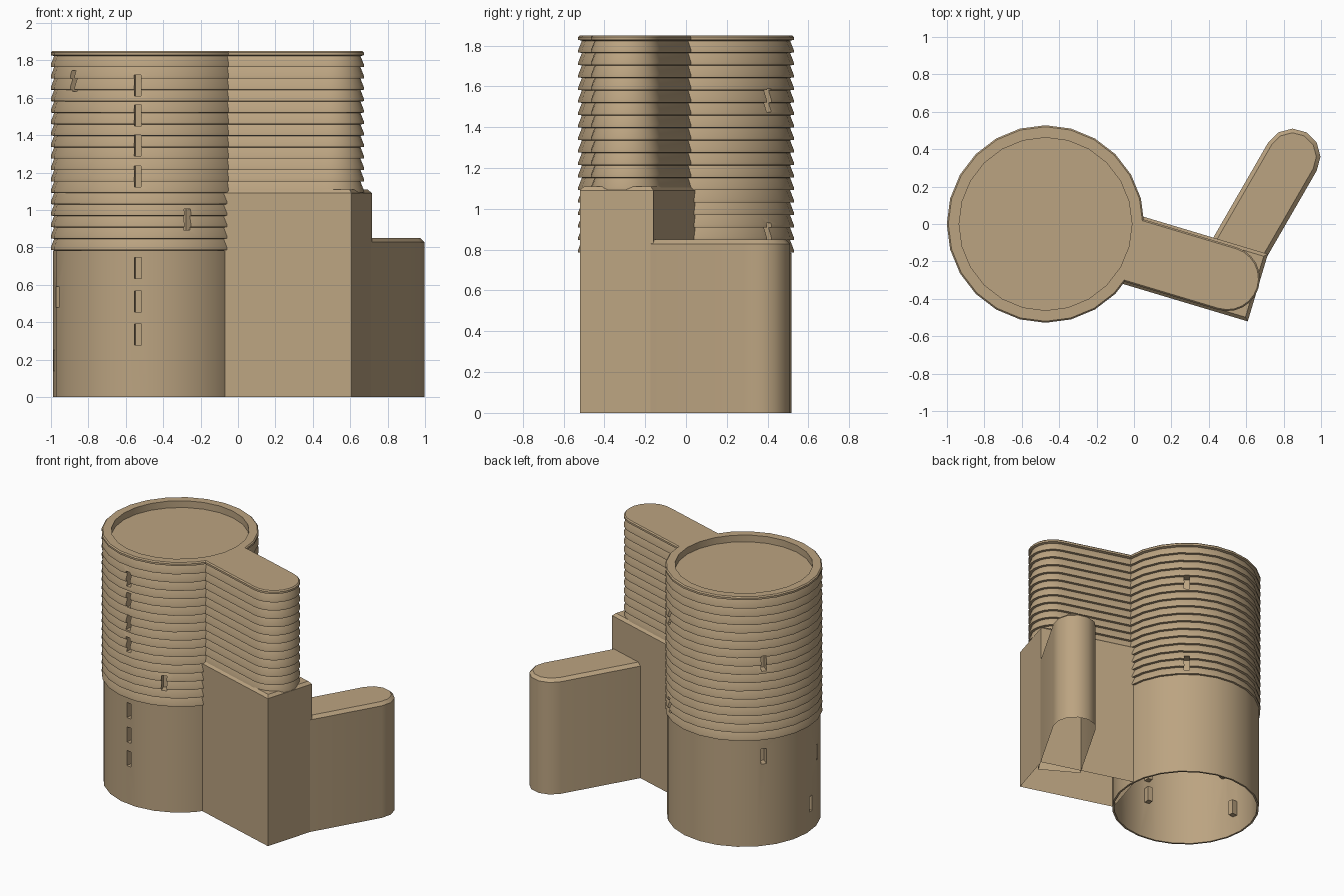
import bpy, bmesh, math
from mathutils import Matrix, Vector

cube = bpy.data.objects.get("Cube")
if cube:
    bpy.data.objects.remove(cube, do_unlink=True)

stone = bpy.data.materials.new("tan_stone")
stone.use_nodes = True
stone.diffuse_color = (0.50, 0.37, 0.22, 1)
stone.node_tree.nodes["Principled BSDF"].inputs["Base Color"].default_value = stone.diffuse_color

CENTRE = Vector((-0.473, 0, 0))
WING_TURN = math.radians(-16.7)
TOP, RIB_START, RIB_COUNT = 1.85, 0.785, 17
RIB = (1.825 - RIB_START) / RIB_COUNT


def finish(name, bm, place, smooth=True):
    """Turn a bmesh into a placed object in the stone colour."""
    bmesh.ops.recalc_face_normals(bm, faces=bm.faces)
    mesh = bpy.data.meshes.new(name)
    bm.to_mesh(mesh)
    bm.free()
    mesh.materials.append(stone)
    obj = bpy.data.objects.new(name, mesh)
    obj.matrix_world = place
    bpy.context.collection.objects.link(obj)
    if smooth:
        shade(obj)
    return obj


def activate(obj):
    bpy.ops.object.select_all(action="DESELECT")
    obj.select_set(True)
    bpy.context.view_layer.objects.active = obj


def shade(obj):
    activate(obj)
    bpy.ops.object.shade_smooth_by_angle(angle=math.radians(35))


def loft(name, outline, profile, place, cap_start=False, smooth=True):
    """Stack copies of an outline, one for each (size, height) of the profile."""
    bm = bmesh.new()
    rings = [[bm.verts.new((x, y, z)) for x, y in outline(size)] for size, z in profile]
    count = len(rings[0])
    for low, high in zip(rings, rings[1:]):
        for i in range(count):
            j = (i + 1) % count
            bm.faces.new((low[i], low[j], high[j], high[i]))
    bm.faces.new(rings[-1])
    if cap_start:
        bm.faces.new(rings[0])
    return finish(name, bm, place, smooth)


def circle(r, sides=24):
    return [(r * math.cos(math.tau * i / sides), r * math.sin(math.tau * i / sides))
            for i in range(sides)]


def capsule(start, centre, segments):
    """Outline with a square end at start and a round end about centre."""
    def outline(r):
        arc = [math.pi * (i / segments - 0.5) for i in range(segments + 1)]
        return ([(start, -r)] + [(centre + r * math.cos(a), r * math.sin(a)) for a in arc]
                + [(start, r)])
    return outline


def ribbed(outer, first):
    """Overlapping bands that flare at the foot, ending in a plain rim."""
    inner, points = outer - 0.018, []
    for k in range(first, RIB_COUNT):
        z = RIB_START + k * RIB
        points += [(inner, z), (outer, z + 0.002), (outer, z + 0.015)]
    return points + [(inner, 1.823), (outer, 1.828), (outer, 1.842), (outer - 0.008, TOP)]


# Round tower: hollow below, with a sunken roof inside the rim
tower_place = Matrix.Translation(CENTRE)
tower_profile = ([(0.503, 1.77), (0.503, 0), (0.517, 0), (0.517, RIB_START - 0.002)]
                 + ribbed(0.528, 0) + [(0.462, TOP), (0.462, 1.80)])
tower = loft("round_tower", circle, tower_profile, tower_place, True, False)

# Slit windows: (direction in degrees, middle height)
front_heights = (1.665, 1.505, 1.345, 1.18, 0.69, 0.51, 0.335)
slits = [(263, z) for z in front_heights]
slits += [(293, 0.95), (218, 1.69), (197, 0.535), (186, 0.195),
          (140, 0.66), (140, 1.35), (51, 1.53), (51, 0.875)]


def slit_box(bm, angle, z, near, far):
    """Box through the wall, from radius near to radius far."""
    matrix = (Matrix.Rotation(math.radians(angle), 4, "Z")
              @ Matrix.Translation(((near + far) / 2, 0, z))
              @ Matrix.Diagonal((far - near, 0.037, 0.112, 1)))
    return bmesh.ops.create_cube(bm, size=1, matrix=matrix)["verts"]


cut_bm = bmesh.new()
niche_bm = bmesh.new()
for angle, z in slits:
    slit_box(cut_bm, angle, z, 0.46, 0.56)
    verts = slit_box(niche_bm, angle, z, 0.455, 0.505)
    faces = {f for v in verts for f in v.link_faces}
    outer_face = max(faces, key=lambda f: f.calc_center_median().xy.length)
    bmesh.ops.delete(niche_bm, geom=[outer_face], context="FACES_ONLY")

cutter = finish("slit_cutter", cut_bm, tower_place, False)
cutter.hide_render = True
activate(tower)
cut = tower.modifiers.new("slits", "BOOLEAN")
cut.operation, cut.solver, cut.object = "DIFFERENCE", "EXACT", cutter
bpy.ops.object.modifier_apply(modifier=cut.name)
bpy.data.objects.remove(cutter, do_unlink=True)
shade(tower)
finish("slit_niches", niche_bm, tower_place, False)

# Front wing: square base with a chamfered top
wing_place = tower_place @ Matrix.Rotation(WING_TURN, 4, "Z")


def wing_rectangle(inset):
    end, half = 1.185 - inset, 0.188 - inset
    return [(0.47, -half), (end, -half), (end, half), (0.47, half)]


loft("wing_base", wing_rectangle, [(0, 0), (0, 1.09), (0.018, 1.11)], wing_place, smooth=False)

# Front wing: ribbed upper storey with a rounded end
loft("wing_upper", capsule(0.475, 1.015, 12), ribbed(0.174, 5), wing_place)

# Rear wing: lower, with a rounded end and a chamfered top
rear_place = Matrix.Translation((0.847, 0.36, 0)) @ Matrix.Rotation(math.radians(60), 4, "Z")
loft("rear_wing", capsule(-0.62, 0, 6),
     [(0.15, 0), (0.15, 0.828), (0.128, 0.85)], rear_place)
